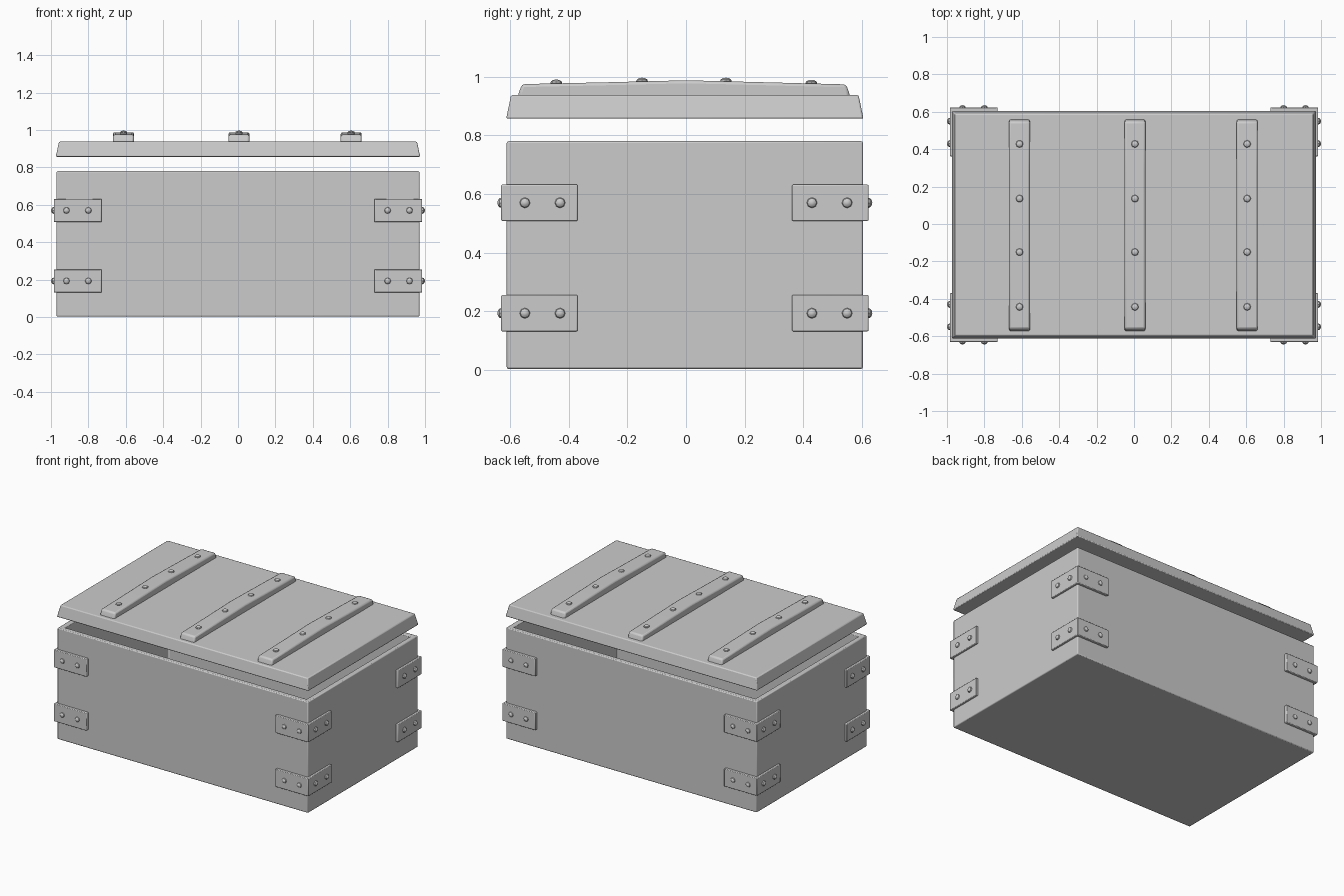
import bpy, bmesh
from mathutils import Vector, Matrix

if "Cube" in bpy.data.objects:
    bpy.data.objects.remove(bpy.data.objects["Cube"])

CY = -0.004  # depth centre of the crate


def finish(name, bm, bevel=0.0, segments=2):
    bmesh.ops.recalc_face_normals(bm, faces=bm.faces)
    me = bpy.data.meshes.new(name)
    bm.to_mesh(me)
    bm.free()
    ob = bpy.data.objects.new(name, me)
    bpy.context.collection.objects.link(ob)
    if bevel:
        mod = ob.modifiers.new("bevel", 'BEVEL')
        mod.width, mod.segments = bevel, segments
        mod.limit_method = 'ANGLE'
    bpy.ops.object.select_all(action='DESELECT')
    ob.select_set(True)
    bpy.context.view_layer.objects.active = ob
    bpy.ops.object.shade_smooth_by_angle()
    return ob


def box(x, y, z0, z1, inset=0.0):
    """Box with half sizes x, y; the top is narrowed by inset."""
    bm = bmesh.new()
    bmesh.ops.create_cube(bm, size=2)
    for v in bm.verts:
        top = v.co.z > 0
        s = inset if top else 0
        v.co = (v.co.x * (x - s), v.co.y * (y - s) + CY, z1 if top else z0)
    return bm


def prism(points, offset):
    """Extrude a closed polygon by an offset vector."""
    bm = bmesh.new()
    face = bm.faces.new([bm.verts.new(p) for p in points])
    ext = bmesh.ops.extrude_face_region(bm, geom=[face])
    bmesh.ops.translate(bm, vec=offset, verts=[
        v for v in ext['geom'] if isinstance(v, bmesh.types.BMVert)])
    return bm


def rivet(name, pos, axis, r=0.021, h=0.015):
    bm = bmesh.new()
    bmesh.ops.create_uvsphere(bm, u_segments=8, v_segments=6, radius=1)
    rot = Vector((0, 0, 1)).rotation_difference(Vector(axis)).to_matrix().to_4x4()
    mat = Matrix.Translation(pos) @ rot @ Matrix.Diagonal((r, r, h, 1))
    bmesh.ops.transform(bm, matrix=mat, verts=bm.verts)
    finish(name, bm)


# Hollow crate body: inset the top face and push it down
bm = box(0.97, 0.608, 0.003, 0.78)
top = max(bm.faces, key=lambda f: f.calc_center_median().z)
bmesh.ops.inset_region(bm, faces=[top], thickness=0.05)
for v in top.verts:
    v.co.z = 0.78
ext = bmesh.ops.extrude_face_region(bm, geom=[top])
bmesh.ops.translate(bm, vec=(0, 0, -0.72), verts=[
    v for v in ext['geom'] if isinstance(v, bmesh.types.BMVert)])
if top.is_valid:
    bm.faces.remove(top)
finish("crate_body", bm, 0.006)

# Raised lid with tapered edge
finish("lid", box(0.974, 0.61, 0.857, 0.938, 0.017), 0.006)

# Lid straps with a slight crown, and their rivets
outline = [(-0.575, 0.925), (-0.571, 0.945), (-0.56, 0.975), (-0.28, 0.981), (0, 0.988),
           (0.28, 0.981), (0.547, 0.974), (0.557, 0.945), (0.561, 0.925)]
for i, x in enumerate((-0.612, 0.005, 0.605)):
    bm = prism([(x - 0.056, y, z) for y, z in outline], (0.112, 0, 0))
    finish(f"lid_strap_{i}", bm, 0.01)
    for y, z in ((-0.443, 0.979), (-0.15, 0.985), (0.136, 0.985), (0.428, 0.978)):
        rivet("strap_rivet", (x, y, z), (0, 0, 1), 0.02, 0.012)

# L-shaped corner brackets with two rivets per wing
L = [(0.985, 0.627), (0.73, 0.627), (0.73, 0.598), (0.958, 0.598),
     (0.958, 0.366), (0.985, 0.366)]
for sx in (-1, 1):
    for sy in (-1, 1):
        for z in (0.193, 0.57):
            bm = prism([(sx * x, sy * y + CY, z - 0.062) for x, y in L], (0, 0, 0.124))
            finish("corner_bracket", bm, 0.004)
            for x in (0.8, 0.917):
                rivet("bracket_rivet", (sx * x, sy * 0.625 + CY, z), (0, sy, 0), 0.018)
            for y in (0.43, 0.55):
                rivet("bracket_rivet", (sx * 0.985, sy * y, z), (sx, 0, 0), 0.018)
